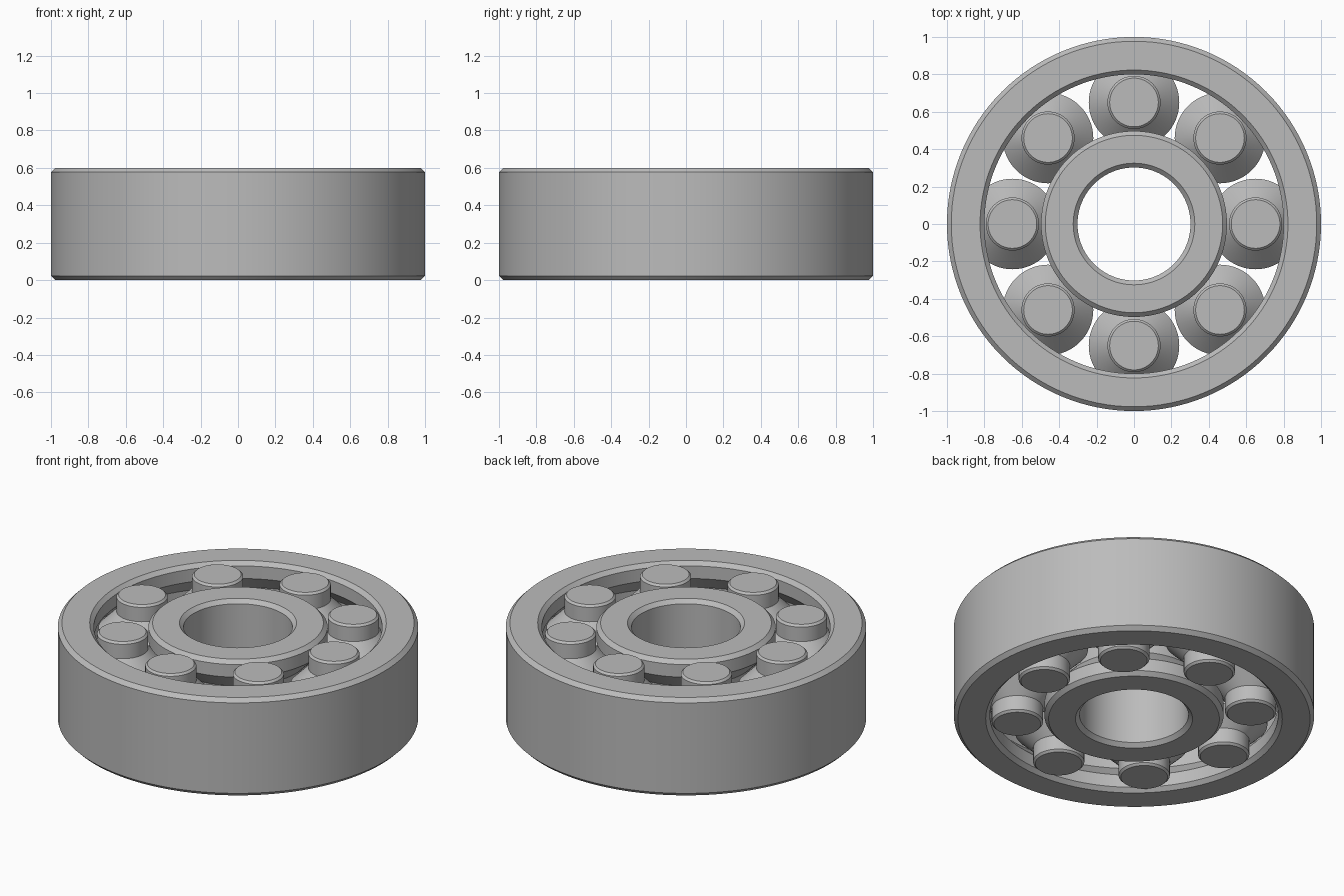
import bpy
import bmesh
from math import cos, sin, pi, radians

cube = bpy.data.objects.get("Cube")
if cube:
    bpy.data.objects.remove(cube, do_unlink=True)

steel = bpy.data.materials.new("steel_grey")
steel.use_nodes = True
colour = (0.5, 0.5, 0.5, 1)
steel.diffuse_color = colour
steel.node_tree.nodes["Principled BSDF"].inputs["Base Color"].default_value = colour

HEIGHT = 0.6
STEP_LOW, STEP_HIGH = 0.1, 0.2   # start and end of the sloped groove
SLOPE = 0.1
CHAMFER = 0.023
ORBIT = 0.65
ROLLERS = 8


def mirrored(half):
    """Complete a lower half profile with its upper mirror image."""
    return half + [(r, HEIGHT - z) for r, z in reversed(half)]


def lathe(name, profile, segments, closed):
    """Revolve (radius, z) points around z; open profiles get end caps."""
    bm = bmesh.new()
    rings = []
    for r, z in profile:
        angles = [2 * pi * i / segments for i in range(segments)]
        rings.append([bm.verts.new((r * cos(a), r * sin(a), z)) for a in angles])
    pairs = list(zip(rings, rings[1:]))
    if closed:
        pairs.append((rings[-1], rings[0]))
    else:
        bm.faces.new(rings[0])
        bm.faces.new(rings[-1])
    for low, high in pairs:
        for i in range(segments):
            j = (i + 1) % segments
            bm.faces.new((low[i], low[j], high[j], high[i]))
    bmesh.ops.recalc_face_normals(bm, faces=bm.faces)
    mesh = bpy.data.meshes.new(name)
    bm.to_mesh(mesh)
    bm.free()
    mesh.materials.append(steel)
    obj = bpy.data.objects.new(name, mesh)
    bpy.context.collection.objects.link(obj)
    bpy.ops.object.select_all(action='DESELECT')
    obj.select_set(True)
    bpy.context.view_layer.objects.active = obj
    bpy.ops.object.shade_smooth_by_angle(angle=radians(30))
    return obj


def race(name, plain, grooved, side):
    """Ring with a plain wall and a grooved wall; side is +1 if plain is outside."""
    c = CHAMFER * side
    groove = mirrored([(grooved + c, 0), (grooved, CHAMFER),
                       (grooved, STEP_LOW), (grooved + SLOPE * side, STEP_HIGH)])
    wall = mirrored([(plain - c, 0), (plain, CHAMFER)])
    return lathe(name, groove + wall[::-1], 128, True)


# Outer and inner races
race("outer_race", 1.0, 0.8, 1)
race("inner_race", 0.302, 0.497, -1)

# Captive rollers with a wide waist
neck, edge = 0.142, 0.012
roller_profile = mirrored([(neck - edge, 0), (neck, edge),
                           (neck, STEP_LOW), (neck + SLOPE, STEP_HIGH)])
first = lathe("roller_1", roller_profile, 64, False)
for k in range(ROLLERS):
    roller = first
    if k:
        roller = first.copy()
        roller.name = f"roller_{k + 1}"
        bpy.context.collection.objects.link(roller)
    angle = 2 * pi * k / ROLLERS
    roller.location = (ORBIT * cos(angle), ORBIT * sin(angle), 0)
    roller.rotation_euler.z = angle
